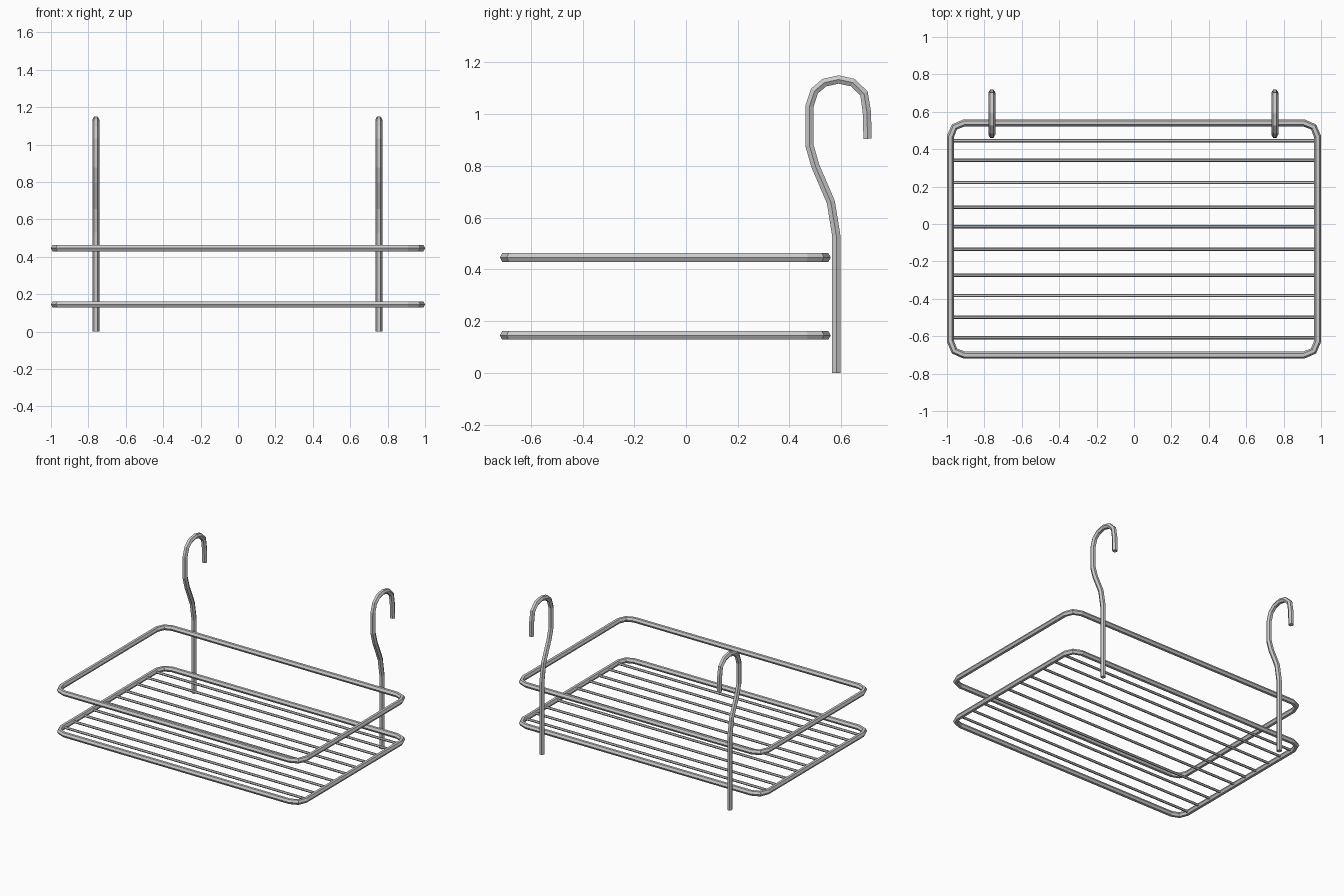
import bpy
from math import cos, sin, pi

cube = bpy.data.objects.get("Cube")
if cube:
    bpy.data.objects.remove(cube, do_unlink=True)

steel = bpy.data.materials.new("light grey steel")
steel.use_nodes = True
colour = (0.6, 0.6, 0.6, 1)
steel.diffuse_color = colour
steel.node_tree.nodes["Principled BSDF"].inputs["Base Color"].default_value = colour


def wire(name, points, radius, closed=False):
    """Six-sided wire swept along a path, turned into a mesh."""
    curve = bpy.data.curves.new(name, "CURVE")
    curve.dimensions = "3D"
    curve.bevel_depth = radius
    curve.bevel_resolution = 1
    curve.use_fill_caps = True
    spline = curve.splines.new("POLY")
    spline.points.add(len(points) - 1)
    for p, co in zip(spline.points, points):
        p.co = (*co, 1)
    spline.use_cyclic_u = closed
    spline.use_smooth = False
    obj = bpy.data.objects.new(name, curve)
    bpy.context.collection.objects.link(obj)
    curve.materials.append(steel)
    bpy.ops.object.select_all(action="DESELECT")
    obj.select_set(True)
    bpy.context.view_layer.objects.active = obj
    bpy.ops.object.convert(target="MESH")


def rounded_rectangle(x, y0, y1, r, z, steps=2):
    corners = [(x - r, y1 - r), (r - x, y1 - r), (r - x, y0 + r), (x - r, y0 + r)]
    path = []
    for i, (cx, cy) in enumerate(corners):
        for s in range(steps + 1):
            a = (i + s / steps) * pi / 2
            path.append((cx + r * cos(a), cy + r * sin(a), z))
    return path


# Shelf frame and guard rail
for name, z in (("shelf_frame", 0.145), ("guard_rail", 0.446)):
    wire(name, rounded_rectangle(0.982, -0.701, 0.541, 0.075, z), 0.019, closed=True)

# Thin rods across the shelf
rod_rows = (0.446, 0.34, 0.222, 0.09, -0.015, -0.135, -0.274, -0.382, -0.499, -0.609)
for i, y in enumerate(rod_rows):
    wire(f"shelf_rod_{i + 1}", [(-0.975, y, 0.145), (0.975, y, 0.145)], 0.009)

# Hanging hooks: straight leg, forward bend, then a loop over the back
hook_profile = [
    (0.581, 0), (0.581, 0.53), (0.56, 0.66), (0.50, 0.80), (0.477, 0.88),
    (0.477, 1.03), (0.497, 1.09), (0.535, 1.122), (0.59, 1.134),
    (0.645, 1.122), (0.688, 1.08), (0.699, 1.01), (0.702, 0.905),
]
for side, x in (("right", -0.76), ("left", 0.753)):
    wire(f"{side}_hook", [(x, y, z) for y, z in hook_profile], 0.0185)
